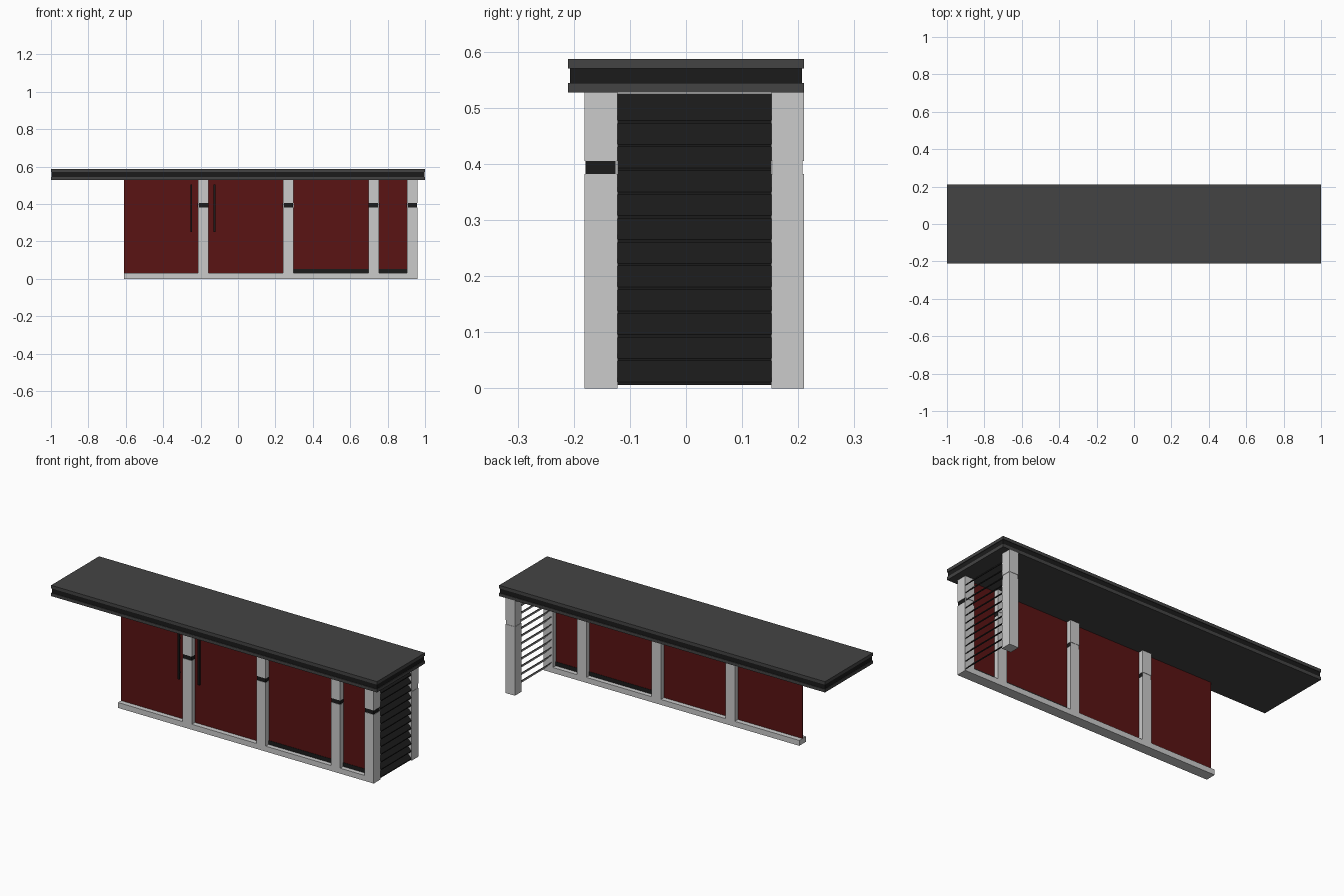
import bpy, bmesh

if "Cube" in bpy.data.objects:
    bpy.data.objects.remove(bpy.data.objects["Cube"])


def material(name, rgb):
    m = bpy.data.materials.new(name)
    m.diffuse_color = (*rgb, 1)
    m.use_nodes = True
    m.node_tree.nodes["Principled BSDF"].inputs["Base Color"].default_value = m.diffuse_color
    return m


RED = material("red_panel", (0.10, 0.0065, 0.0065))
DARK = material("dark_grey", (0.057, 0.057, 0.057))
BLACK = material("black", (0.011, 0.011, 0.011))
GREY = material("light_grey", (0.8, 0.8, 0.8))


def finish(name, bm, mats):
    bmesh.ops.recalc_face_normals(bm, faces=bm.faces)
    me = bpy.data.meshes.new(name)
    bm.to_mesh(me)
    bm.free()
    for m in mats:
        me.materials.append(m)
    ob = bpy.data.objects.new(name, me)
    bpy.context.collection.objects.link(ob)
    return ob


def box(name, x, y, z, mat=GREY):
    bm = bmesh.new()
    bmesh.ops.create_cube(bm, size=1)
    for v in bm.verts:
        v.co = [lo + (c + 0.5) * (hi - lo) for c, (lo, hi) in zip(v.co, (x, y, z))]
    return finish(name, bm, [mat])


# Flat roof: two slabs with a recessed black fascia between
box("roof_bottom", (-1, 1), (-0.21, 0.21), (0.527, 0.544), DARK)
box("roof_fascia", (-0.997, 0.997), (-0.207, 0.207), (0.544, 0.570), BLACK)
box("roof_top", (-1, 1), (-0.21, 0.21), (0.570, 0.587), DARK)

# Columns, each split by a slightly recessed band
FRONT = (-0.181, -0.122)
BACK = (0.152, 0.21)
W = 0.057


def column(name, x0, y, front):
    x1 = x0 + W
    box(name + "_lower", (x0, x1), y, (0, 0.382))
    box(name + "_upper", (x0, x1), y, (0.405, 0.527))
    xi = (x0 + 0.002, x1 - 0.002)
    yi = (y[0] + 0.002, y[1] - 0.002)
    if front:
        box(name + "_band", xi, (yi[0], yi[1] - 0.002), (0.382, 0.405), BLACK)
        box(name + "_band_back", xi, (yi[1] - 0.002, yi[1]), (0.382, 0.405))
    else:
        box(name + "_band", xi, yi, (0.382, 0.405))


front_x = [-0.214, 0.240, 0.697, 0.903]
for i, x in enumerate(front_x):
    column(f"front_column_{i + 1}", x, FRONT, True)
column("back_column", 0.903, BACK, False)

# Base rails and red panels between the columns
starts = [-0.61] + [x + W for x in front_x[:-1]]
for i, (a, b) in enumerate(zip(starts, front_x)):
    box(f"base_rail_{i + 1}", (a, b), FRONT, (0, 0.03))
    box(f"panel_{i + 1}", (a, b), (-0.154, -0.149), (0.03, 0.527), RED)
    if i > 1:
        box(f"panel_sill_{i + 1}", (a, b), (-0.156, -0.147), (0.03, 0.052), BLACK)

# Upright door handles either side of the first column
for side, x in (("left", -0.25), ("right", -0.126)):
    box(f"door_handle_{side}", (x - 0.005, x + 0.005), (-0.168, -0.158), (0.25, 0.505), BLACK)
    for z in (0.28, 0.47):
        box(f"handle_mount_{side}", (x - 0.004, x + 0.004), (-0.158, -0.154), (z, z + 0.01), BLACK)

# Sloping louvre slats on the right end: black outside, light inside
for i in range(12):
    z = 0.006 + i * 0.0424
    profile = [(0.958, z), (0.958, z + 0.005), (0.910, z + 0.053), (0.910, z + 0.048)]
    bm = bmesh.new()
    a, b = ([bm.verts.new((px, y, pz)) for px, pz in profile] for y in (-0.122, 0.152))
    bm.faces.new(a)
    bm.faces.new(b)
    for k in range(4):
        n = (k + 1) % 4
        f = bm.faces.new((a[k], a[n], b[n], b[k]))
        f.material_index = 1 if k >= 2 else 0
    finish(f"louvre_slat_{i + 1}", bm, [BLACK, GREY])
